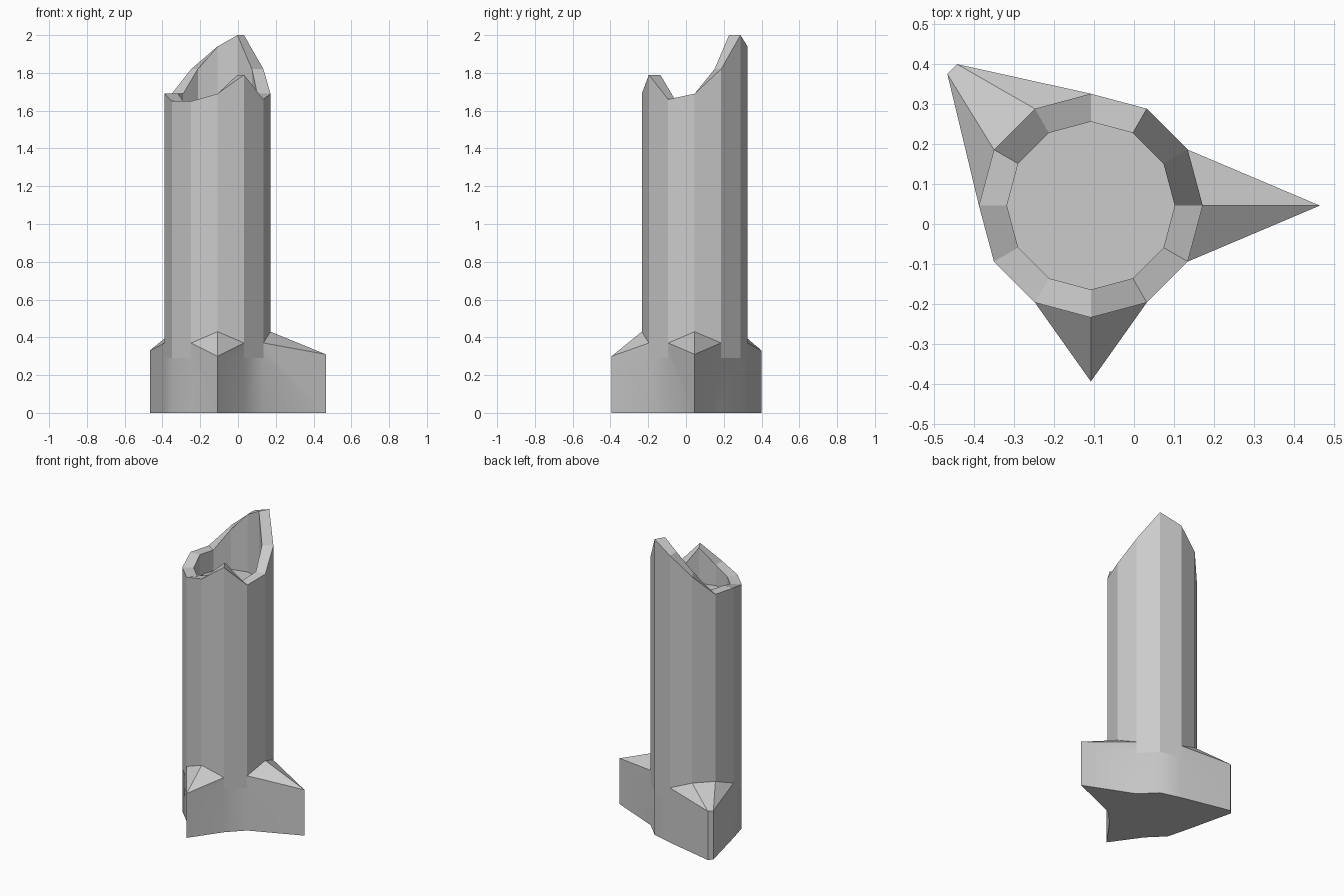
import bpy, bmesh
from math import cos, sin, radians
from mathutils import Vector

if "Cube" in bpy.data.objects:
    bpy.data.objects.remove(bpy.data.objects["Cube"])

CX, CY, N = -0.108, 0.046, 12
R_OUT, R_IN, FLOOR, SEAM = 0.28, 0.21, 1.55, 0.29
# broken rim height at every 30 degrees, counter-clockwise from +x
RIM = [1.69, 1.82, 2.0, 1.94, 1.82, 1.69, 1.69, 1.65, 1.65, 1.69, 1.79, 1.66]
# roots: (first corner, heights on the trunk, tips)
ROOTS = [
    (11, [0.37, 0.43, 0.37], [(0.465, 0.046, 0.31)]),
    (3, [0.37, 0.425, 0.425, 0.37], [(-0.443, 0.40, 0.33), (-0.467, 0.375, 0.33)]),
    (8, [0.37, 0.43, 0.37], [(-0.108, -0.394, 0.30)]),
]

bm = bmesh.new()


def pt(i, z, r=R_OUT):
    a = radians(30 * i)
    return (CX + r * cos(a), CY + r * sin(a), z)


def face(points, smooth=False):
    f = bm.faces.new([bm.verts.new(p) for p in points])
    f.smooth = smooth


shoulder = {}
covered = set()
footprint = {}
for start, heights, tips in ROOTS:
    ids = [(start + k) % N for k in range(len(heights))]
    shoulder.update(zip(ids, heights))
    covered.update(ids[:-1])
    footprint[ids[0]] = tips
    first, last = ids[0], ids[-1]
    ground = [(x, y, 0) for x, y, z in tips]
    # vertical sides of the root
    face([pt(first, 0), ground[0], tips[0], pt(first, heights[0]), pt(first, SEAM)], True)
    face([ground[-1], pt(last, 0), pt(last, SEAM), pt(last, heights[-1]), tips[-1]], True)
    # sloping top of the root
    face([pt(first, heights[0]), tips[0], pt(ids[1], heights[1])])
    face([pt(ids[-2], heights[-2]), tips[-1], pt(last, heights[-1])])
    if len(tips) == 2:
        face([ground[0], ground[1], tips[1], tips[0]])
        face([pt(ids[1], heights[1]), tips[0], tips[1], pt(ids[2], heights[2])])

# trunk wall, rim and hollow
for i in range(N):
    j = (i + 1) % N
    if i in covered:
        low = [pt(i, shoulder[i]), pt(j, shoulder[j])]
        face(low + [pt(j, RIM[j]), pt(i, RIM[i])])
    else:
        face([pt(i, 0), pt(j, 0), pt(j, SEAM), pt(i, SEAM)], True)
        loop = [pt(i, SEAM), pt(j, SEAM)]
        if j in shoulder:
            loop.append(pt(j, shoulder[j]))
        loop += [pt(j, RIM[j]), pt(i, RIM[i])]
        if i in shoulder:
            loop.append(pt(i, shoulder[i]))
        face(loop)
    face([pt(i, RIM[i]), pt(j, RIM[j]), pt(j, RIM[j], R_IN), pt(i, RIM[i], R_IN)])
    face([pt(i, RIM[i], R_IN), pt(j, RIM[j], R_IN), pt(j, FLOOR, R_IN), pt(i, FLOOR, R_IN)])
face([pt(i, FLOOR, R_IN) for i in range(N)])

# underside follows the star-shaped outline
outline = []
for i in range(N):
    if i not in covered or i in footprint or (i - 1) % N not in covered:
        outline.append(pt(i, 0))
    elif (i - 1) % N in covered and i not in covered:
        outline.append(pt(i, 0))
    for x, y, z in footprint.get(i, []):
        outline.append((x, y, 0))
face(outline[::-1])

bmesh.ops.remove_doubles(bm, verts=bm.verts, dist=0.0005)
bmesh.ops.recalc_face_normals(bm, faces=bm.faces)
for e in bm.edges:
    e.smooth = e.is_manifold and e.calc_face_angle() < 0.7

mesh = bpy.data.meshes.new("broken_trunk")
bm.to_mesh(mesh)
bm.free()
trunk = bpy.data.objects.new("broken_trunk", mesh)
bpy.context.collection.objects.link(trunk)
